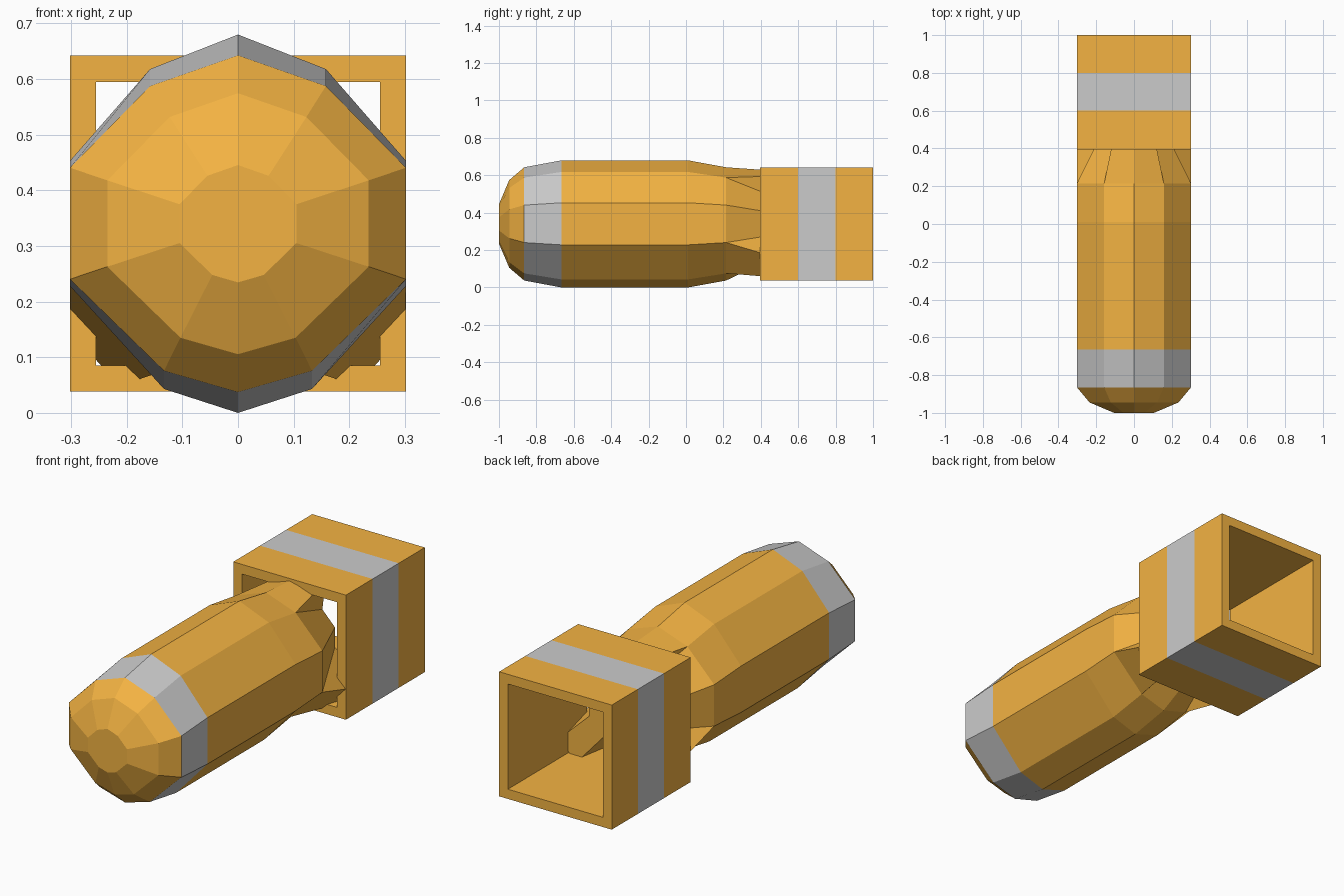
import bpy, bmesh

if "Cube" in bpy.data.objects:
    bpy.data.objects.remove(bpy.data.objects["Cube"])

def material(name, rgb):
    m = bpy.data.materials.new(name)
    m.diffuse_color = (*rgb, 1)
    m.use_nodes = True
    m.node_tree.nodes["Principled BSDF"].inputs["Base Color"].default_value = m.diffuse_color
    return m

ORANGE = material("orange_paint", (0.9, 0.45, 0.055))
GREY = material("grey_paint", (0.8, 0.8, 0.8))

def make(name, verts, faces, grey=()):
    me = bpy.data.meshes.new(name)
    me.from_pydata(verts, [], faces)
    me.materials.append(ORANGE)
    me.materials.append(GREY)
    for i in grey:
        me.polygons[i].material_index = 1
    bm = bmesh.new()
    bm.from_mesh(me)
    bmesh.ops.recalc_face_normals(bm, faces=bm.faces)
    bm.to_mesh(me)
    bm.free()
    ob = bpy.data.objects.new(name, me)
    bpy.context.collection.objects.link(ob)
    return ob

def loft(name, rings, grey_sections=(), capped=True, closed=False):
    """Skin a list of equal-length rings; grey_sections index the gaps."""
    n, r = len(rings[0]), len(rings)
    faces, grey = [], []
    for s in range(r if closed else r - 1):
        t = (s + 1) % r
        for i in range(n):
            j = (i + 1) % n
            if s in grey_sections:
                grey.append(len(faces))
            faces.append((s*n + i, s*n + j, t*n + j, t*n + i))
    if capped:
        faces += [tuple(range(n)), tuple(range((r - 1)*n, r*n))]
    return make(name, [v for ring in rings for v in ring], faces, grey)

# Ten-sided body cross-section, relative to the axis at z = 0.34
CZ = 0.34
HALF = [(0, .34), (.158, .278), (.302, .113), (.302, -.112), (.133, -.297), (0, -.34)]
SECTION = HALF + [(-x, z) for x, z in reversed(HALF[1:-1])]

def ring(y, sx, sz):
    return [(x*sx, y, CZ + z*sz) for x, z in SECTION]

# Body with grey nose band
stations = [(-1, .348, .31), (-.945, .778, .69), (-.865, 1, .89), (-.665, 1, 1),
            (.01, 1, 1), (.215, 1, .89), (.54, .47, .42)]
loft("bomb_body", [ring(*s) for s in stations], grey_sections=(2,))

# Struts: wedges growing from the body's rear shoulder into the box tail
shoulder, tip = ring(*stations[-2]), ring(*stations[-1])

def strut(name, ids, outer):
    n = len(ids)
    front = [shoulder[i] for i in ids]
    inner = [tip[i] for i in ids]
    out = [(x, .54, z) for x, z in outer]
    faces = [(0, 2*n, n), (n - 1, 2*n - 1, 3*n - 1)]
    for i in range(n - 1):
        faces += [(i, i+1, 2*n+i+1, 2*n+i), (i, n+i, n+i+1, i+1),
                  (n+i, 2*n+i, 2*n+i+1, n+i+1)]
    make(name, front + inner + out, faces)

strut("top_strut", (9, 0, 1), [(-.092, .598), (0, .62), (.092, .598)])
strut("right_strut", (3, 4), [(.3, .143), (.212, .049)])
strut("left_strut", (7, 6), [(-.3, .143), (-.212, .049)])

# Hollow square tail with grey stripe
def square(y, h):
    return [(-h, y, CZ - h), (h, y, CZ - h), (h, y, CZ + h), (-h, y, CZ + h)]

R, IN = .302, .255
loft("box_tail", [square(.395, R), square(.6, R), square(.8, R), square(1, R),
                  square(1, IN), square(.395, IN)],
     grey_sections=(1,), capped=False, closed=True)
